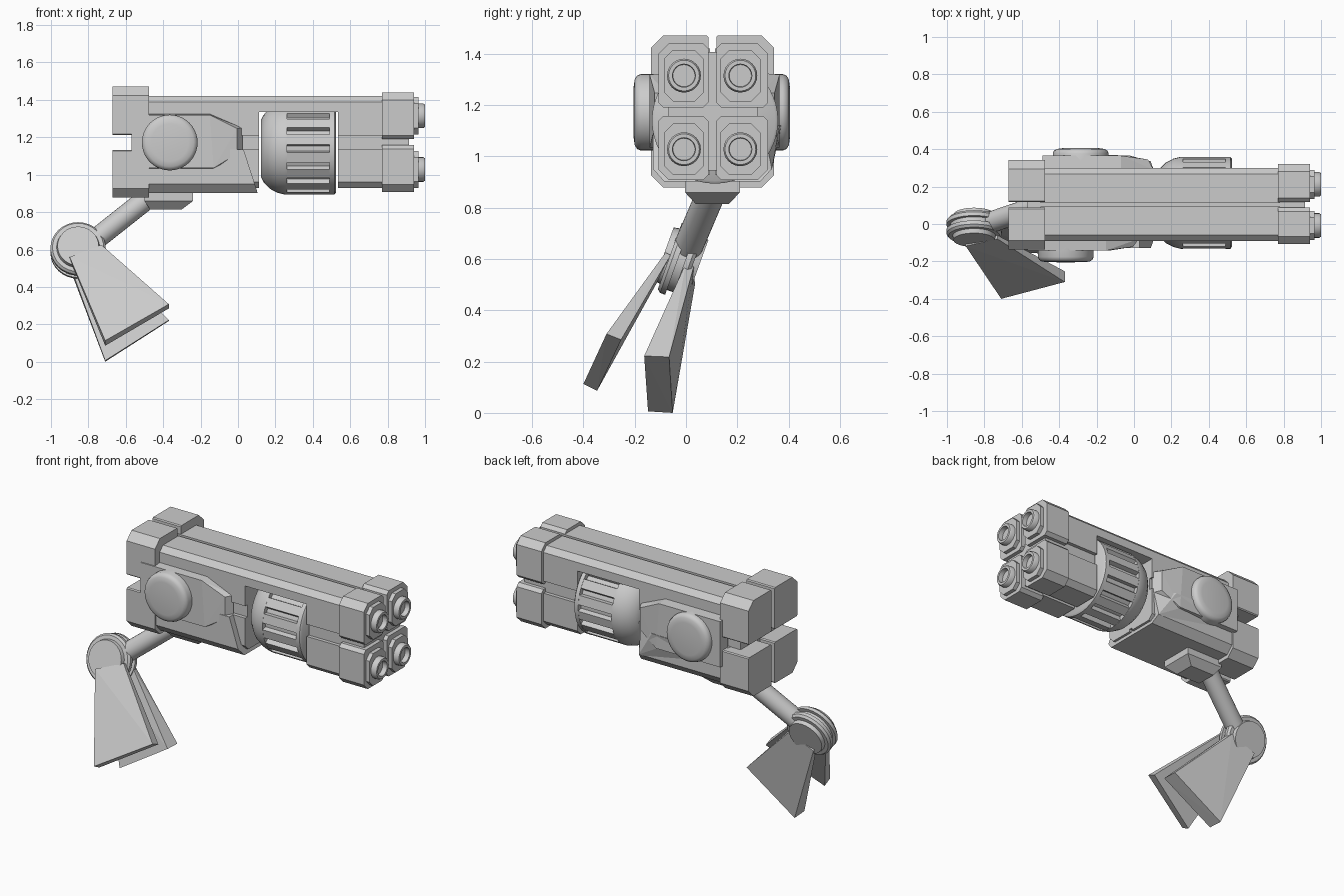
import bpy, bmesh, math
from mathutils import Vector

if "Cube" in bpy.data.objects:
    bpy.data.objects.remove(bpy.data.objects["Cube"])

CY = 0.103  # centre plane of the launcher body


def finish(name, bm, smooth=False):
    bmesh.ops.recalc_face_normals(bm, faces=bm.faces)
    me = bpy.data.meshes.new(name)
    bm.to_mesh(me)
    bm.free()
    ob = bpy.data.objects.new(name, me)
    bpy.context.collection.objects.link(ob)
    if smooth:
        bpy.ops.object.select_all(action='DESELECT')
        ob.select_set(True)
        bpy.context.view_layer.objects.active = ob
        bpy.ops.object.shade_smooth_by_angle(angle=math.radians(40))
    return ob


def hull(name, pts):
    bm = bmesh.new()
    for p in pts:
        bm.verts.new(p)
    bmesh.ops.convex_hull(bm, input=bm.verts)
    bmesh.ops.dissolve_limit(bm, angle_limit=0.01, verts=bm.verts, edges=bm.edges)
    return finish(name, bm)


def block(name, x, y, z, cuts=(0, 0, 0, 0)):
    """Box along x; cuts = chamfers at (y0z0, y1z0, y1z1, y0z1)."""
    pts = []
    for (yy, sy, zz, sz), c in zip(((y[0], 1, z[0], 1), (y[1], -1, z[0], 1),
                                    (y[1], -1, z[1], -1), (y[0], 1, z[1], -1)), cuts):
        sec = {(yy + sy * c, zz), (yy, zz + sz * c)}
        pts += [(xx, a, b) for xx in x for a, b in sec]
    return hull(name, pts)


def lathe(name, profile, origin, axis, seg=32):
    """Revolve (distance, radius) points around an axis."""
    q = Vector((0, 0, 1)).rotation_difference(Vector(axis).normalized())
    o = Vector(origin)
    bm = bmesh.new()
    rings = [[bm.verts.new(o + q @ Vector((r * math.cos(2 * math.pi * i / seg),
                                           r * math.sin(2 * math.pi * i / seg), t)))
              for i in range(seg)] for t, r in profile]
    for a, b in zip(rings, rings[1:]):
        for i in range(seg):
            j = (i + 1) % seg
            bm.faces.new((a[i], a[j], b[j], b[i]))
    bmesh.ops.remove_doubles(bm, verts=bm.verts, dist=1e-5)
    return finish(name, bm, True)


# bay that lets the drum show through the body
bay = block("drum_bay_cutter", (0.112, 0.535), (-0.5, 0.7), (0.7, 1.335))
bay.hide_render = True
bay.hide_set(True)

# four tubes: body housing, rear cap, muzzle block, muzzle plate and barrel ring
for side, (by, ry, my, tube_y) in {
        "front": ((-0.09, 0.093), (-0.136, 0.087), (-0.108, 0.087), -0.008),
        "back": ((0.113, 0.30), (0.118, 0.343), (0.118, 0.32), 0.212)}.items():
    for level, (bz, rz, mz, tube_z) in {
            "upper": ((1.21, 1.42), (1.213, 1.472), (1.19, 1.44), 1.315),
            "lower": ((0.93, 1.135), (0.878, 1.133), (0.908, 1.158), 1.028)}.items():
        corner = {("front", "lower"): 0, ("back", "lower"): 1,
                  ("back", "upper"): 2, ("front", "upper"): 3}[side, level]
        n = f"{side}_{level}_"
        cut = [0.032 if i == corner else 0 for i in range(4)]
        body = block(n + "housing", (-0.5, 0.78), by, bz, cut)
        m = body.modifiers.new("bay", 'BOOLEAN')
        m.object = bay
        m.solver = 'EXACT'
        block(n + "rear_cap", (-0.67, -0.475), ry, rz,
              [0.048 if i == corner else 0.006 for i in range(4)])
        block(n + "muzzle_block", (0.77, 0.94), my, mz,
              [0.04 if i == corner else 0.02 for i in range(4)])
        block(n + "muzzle_plate", (0.93, 0.965), (tube_y - 0.078, tube_y + 0.078),
              (tube_z - 0.1, tube_z + 0.1), [0.035] * 4)
        lathe(n + "barrel_ring", [(0, 0), (0, 0.066), (0.05, 0.066), (0.06, 0.06),
                                  (0.06, 0.045), (0.03, 0.043), (0.03, 0)],
              (0.94, tube_y, tube_z), (1, 0, 0), 24)

# recessed core between the tubes
core = block("body_core", (-0.57, 0.915), (-0.068, 0.278), (0.945, 1.408), [0.02] * 4)
m = core.modifiers.new("bay", 'BOOLEAN')
m.object = bay
m.solver = 'EXACT'

# drum magazine with domed rear and longitudinal ribs
drum_c = (0, 0.113, 1.14)
lathe("drum", [(0.122, 0), (0.122, 0.15), (0.14, 0.185), (0.17, 0.215), (0.21, 0.236),
               (0.25, 0.246), (0.262, 0.246), (0.262, 0.218), (0.49, 0.218),
               (0.49, 0.246), (0.515, 0.246), (0.524, 0.235), (0.524, 0)],
      drum_c, (1, 0, 0), 48)
for i in range(16):
    a = 2 * math.pi * (i + 0.5) / 16
    rad, tan = Vector((0, math.cos(a), math.sin(a))), Vector((0, -math.sin(a), math.cos(a)))
    hull("drum_rib", [Vector(drum_c) + Vector((x, 0, 0)) + rad * r + tan * w * s
                      for x in (0.255, 0.495) for r, w in ((0.2, 0.032), (0.244, 0.027))
                      for s in (-1, 1)])

# lower cowl with slanted front edge
hull("lower_cowl", [(x, y, z) for z, x1, y0, y1 in
                    ((0.902, 0.105, -0.085, 0.29), (0.95, 0.09, -0.128, 0.333),
                     (1.135, 0.03, -0.128, 0.333))
                    for x in (-0.48, x1) for y in (y0, y1)])

# side plates with round bosses
outline = [(-0.57, 1.325), (-0.15, 1.325), (0.025, 1.25), (0.025, 1.11),
           (-0.13, 1.03), (-0.57, 1.03)]
for name, dx, inner, outer, way in (("front", 0, -0.08, -0.142, -1),
                                    ("back", 0.08, 0.29, 0.365, 1)):
    pts = [(x + dx, inner, z) for x, z in outline]
    pts += [(x + dx - (0.03 if x > 0 else 0), outer - (way * 0.02 if x > 0 else 0),
             1.175 + (z - 1.175) * 0.96) for x, z in outline]
    hull(name + "_side_plate", pts)
    lathe(name + "_boss", [(-0.05, 0), (-0.05, 0.149), (0.035, 0.149), (0.05, 0.143),
                           (0.059, 0.128), (0.063, 0.1), (0.064, 0)],
          (-0.365 + dx, -0.141 if way < 0 else 0.342, 1.172), (0, way, 0), 40)
# sloping fairing below the back plate
hull("back_fairing", [(-0.42, 0.3, 1.12), (0.1, 0.3, 1.12), (-0.2, 0.372, 1.12),
                      (-0.02, 0.365, 1.12), (-0.42, 0.3, 0.94), (0.09, 0.335, 0.95),
                      (0.09, 0.3, 0.94)])

# arm mount under the body
hull("arm_mount", [(x, CY + s * w, z) for z, w, x0, x1 in
                   ((0.92, 0.107, -0.5, -0.24), (0.86, 0.107, -0.5, -0.24),
                    (0.815, 0.065, -0.47, -0.30))
                   for x in (x0, x1) for s in (-1, 1)])

# arm
top, bottom = Vector((-0.47, 0.11, 0.885)), Vector((-0.83, -0.012, 0.60))
length = (bottom - top).length
lathe("arm", [(0, 0), (0, 0.057), (length, 0.057), (length, 0)], top, bottom - top, 24)

# tilted pivot joint
lathe("pivot", [(-0.072, 0), (-0.072, 0.11), (-0.048, 0.115), (-0.048, 0.137),
                (-0.035, 0.148), (-0.014, 0.148), (-0.014, 0.128), (0.014, 0.128),
                (0.014, 0.148), (0.035, 0.148), (0.048, 0.137), (0.048, 0.115),
                (0.072, 0.11), (0.072, 0)],
      (-0.855, -0.018, 0.595), (0, 0.94, -0.34), 32)

# two flared feet
hull("front_foot", [(-0.90, -0.118, 0.56), (-0.90, -0.09, 0.55),
                    (-0.73, -0.08, 0.625), (-0.73, -0.06, 0.615),
                    (-0.71, -0.40, 0.113), (-0.71, -0.347, 0.086),
                    (-0.37, -0.31, 0.308), (-0.37, -0.253, 0.285)])
hull("back_foot", [(-0.90, 0.0, 0.52), (-0.90, 0.035, 0.50),
                   (-0.73, 0.0, 0.585), (-0.73, 0.03, 0.57),
                   (-0.71, -0.148, 0.006), (-0.71, -0.052, 0.0),
                   (-0.37, -0.163, 0.222), (-0.37, -0.066, 0.218)])
